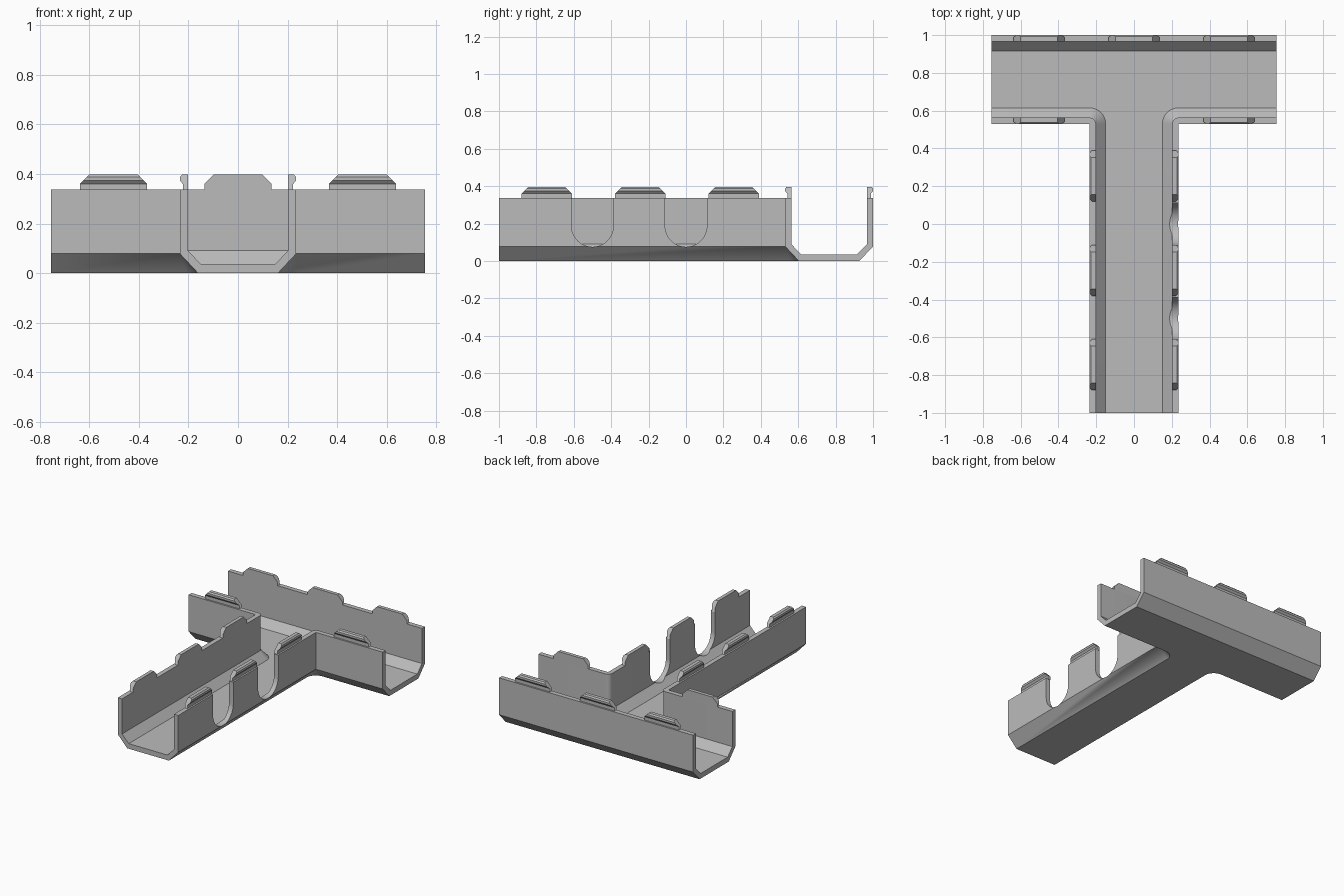
import bpy, bmesh, math
from mathutils import Vector

if "Cube" in bpy.data.objects:
    bpy.data.objects.remove(bpy.data.objects["Cube"], do_unlink=True)

HALF = 0.235            # half width of a channel
ARM, FRONT, BACK, SIDE = -1.0, 0.53, 1.0, 0.755
RIM, WALL = 0.337, 0.033

grey = bpy.data.materials.new("light_grey")
grey.use_nodes = True
grey.diffuse_color = (0.5, 0.5, 0.5, 1)
grey.node_tree.nodes["Principled BSDF"].inputs["Base Color"].default_value = (0.5, 0.5, 0.5, 1)


def make_object(name, bm):
    bmesh.ops.remove_doubles(bm, verts=bm.verts, dist=0.0002)
    bmesh.ops.recalc_face_normals(bm, faces=bm.faces)
    mesh = bpy.data.meshes.new(name)
    bm.to_mesh(mesh)
    bm.free()
    mesh.materials.append(grey)
    obj = bpy.data.objects.new(name, mesh)
    bpy.context.collection.objects.link(obj)
    return obj


def smooth(obj):
    bpy.ops.object.select_all(action="DESELECT")
    obj.select_set(True)
    bpy.context.view_layer.objects.active = obj
    bpy.ops.object.shade_smooth_by_angle(angle=math.radians(30))


# Wall profile: inward offset and height, from underside round to the floor
PROFILE = [(0.073, 0), (0, 0.078), (0, RIM), (WALL, RIM), (WALL, 0.09), (0.085, 0.036)]

# Rails: outline point and inward direction; inner corners fan round
STEPS = 8
right_rail = [((HALF, ARM), (-1, 0))]
for i in range(STEPS + 1):
    a = math.pi / 2 * i / STEPS
    right_rail.append(((HALF, FRONT), (-math.cos(a), math.sin(a))))
right_rail.append(((SIDE, FRONT), (0, 1)))
back_rail = [((SIDE, BACK), (0, -1)), ((-SIDE, BACK), (0, -1))]
left_rail = [((-p[0], p[1]), (-n[0], n[1])) for p, n in reversed(right_rail)]

bm = bmesh.new()
rails = []
for rail in (right_rail, back_rail, left_rail):
    rows = [[bm.verts.new((p[0] + n[0] * d, p[1] + n[1] * d, z)) for d, z in PROFILE]
            for p, n in rail]
    for r0, r1 in zip(rows, rows[1:]):
        for k in range(len(PROFILE) - 1):
            bm.faces.new((r0[k], r0[k + 1], r1[k + 1], r1[k]))
    rails.append(rows)

# Floor and underside, then the three open ends
all_rows = [row for rows in rails for row in rows]
bm.faces.new([row[0] for row in all_rows])
bm.faces.new([row[-1] for row in all_rows])
for i in range(3):
    bm.faces.new(rails[i][-1] + rails[(i + 1) % 3][0][::-1])
channel = make_object("t_channel", bm)

# Two U-shaped notches through one wall of the arm
RADIUS, CENTRE = 0.112, 0.188
for y in (0.0, -0.5):
    bm = bmesh.new()
    outline = [(RADIUS, 0.6), (-RADIUS, 0.6)]
    outline += [(-RADIUS * math.cos(math.pi * i / 24), CENTRE - RADIUS * math.sin(math.pi * i / 24))
                for i in range(25)]
    face = bm.faces.new([bm.verts.new((0.13, y + u, z)) for u, z in outline])
    ext = bmesh.ops.extrude_face_region(bm, geom=[face])
    bmesh.ops.translate(bm, vec=(0.2, 0, 0),
                        verts=[v for v in ext["geom"] if isinstance(v, bmesh.types.BMVert)])
    cutter = make_object("notch_cutter", bm)
    cutter.hide_render = True
    mod = channel.modifiers.new("notch", "BOOLEAN")
    mod.operation, mod.solver, mod.object = "DIFFERENCE", "EXACT", cutter
    bpy.context.view_layer.objects.active = channel
    bpy.ops.object.modifier_apply(modifier=mod.name)
    bpy.data.objects.remove(cutter, do_unlink=True)
smooth(channel)

# Snap tabs: thin stem with an outward bead, ends sloping in near the top
TAB = [(WALL, RIM - 0.005), (WALL, 0.36), (WALL, 0.397), (0.008, 0.397),
       (0, 0.388), (0, 0.374), (0.012, 0.36), (0.012, RIM - 0.005)]


def add_tab(name, point, inward):
    inward = Vector((*inward, 0))
    along = Vector((-inward.y, inward.x, 0))
    base = Vector((*point, 0))
    bm = bmesh.new()
    ends = []
    for s in (-1, 1):
        ends.append([bm.verts.new(base + inward * d + Vector((0, 0, z))
                                  + along * s * (0.135 - max(0, z - 0.36)))
                     for d, z in TAB])
        bm.faces.new(ends[-1])
    for k in range(len(TAB)):
        j = (k + 1) % len(TAB)
        bm.faces.new((ends[0][k], ends[0][j], ends[1][j], ends[1][k]))
    make_object(name, bm)


for y in (0.255, -0.245, -0.745):
    for side, label in ((1, "left"), (-1, "right")):
        add_tab("arm_tab_" + label, (side * HALF, y), (-side, 0))
for x in (-0.503, 0, 0.503):
    add_tab("back_tab", (x, BACK), (0, -1))
    if x:
        add_tab("front_tab", (x, FRONT), (0, 1))
